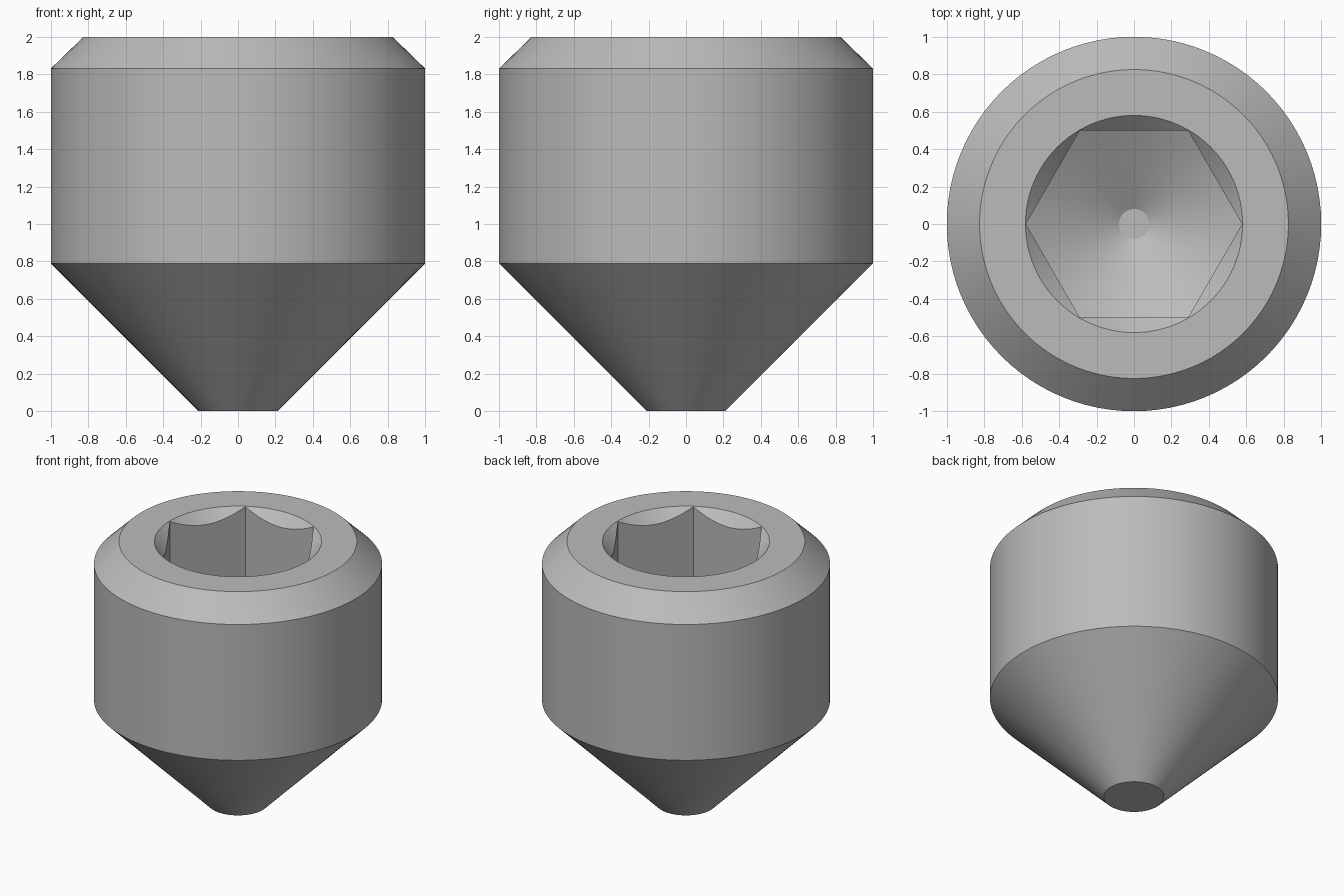
import bpy, bmesh, math

cube = bpy.data.objects.get("Cube")
if cube:
    bpy.data.objects.remove(cube, do_unlink=True)

steel = bpy.data.materials.new("grey steel")
steel.use_nodes = True
GREY = (0.5, 0.5, 0.5, 1)
steel.diffuse_color = GREY
steel.node_tree.nodes["Principled BSDF"].inputs["Base Color"].default_value = GREY


def turned(name, profile, sides=96):
    """Closed solid of revolution from (radius, height) points, bottom to top."""
    bm = bmesh.new()
    rings = [[bm.verts.new((r * math.cos(a), r * math.sin(a), z))
              for a in (2 * math.pi * i / sides for i in range(sides))]
             for r, z in profile]
    for low, high in zip(rings, rings[1:]):
        for i in range(sides):
            j = (i + 1) % sides
            bm.faces.new((low[i], low[j], high[j], high[i]))
    bm.faces.new(rings[0][::-1])
    bm.faces.new(rings[-1])
    mesh = bpy.data.meshes.new(name)
    bm.to_mesh(mesh)
    bm.free()
    mesh.materials.append(steel)
    obj = bpy.data.objects.new(name, mesh)
    bpy.context.collection.objects.link(obj)
    return obj


def combine(target, tool, operation):
    """Apply a boolean and discard the tool."""
    mod = target.modifiers.new("cut", 'BOOLEAN')
    mod.operation = operation
    mod.solver = 'EXACT'
    mod.object = tool
    bpy.ops.object.select_all(action='DESELECT')
    bpy.context.view_layer.objects.active = target
    target.select_set(True)
    bpy.ops.object.modifier_apply(modifier=mod.name)
    bpy.data.objects.remove(tool, do_unlink=True)


# Cylinder with chamfered top and truncated cone point
screw = turned("set_screw_body", [(0.21, 0), (1, 0.79), (1, 1.83), (0.825, 2)])

# Hexagonal key socket with a conical drilled floor
hex_radius = 0.5 / math.cos(math.pi / 6)
socket = turned("socket_cutter", [(hex_radius, 0.5), (hex_radius, 2.2)], sides=6)
drill = turned("drill_cutter", [(0.08, 0.96), (0.6, 1.26), (0.6, 2.3)])
combine(socket, drill, 'INTERSECT')
combine(screw, socket, 'DIFFERENCE')

# Countersink around the socket mouth
countersink = turned("countersink_cutter", [(0.38, 1.8), (0.78, 2.2)])
combine(screw, countersink, 'DIFFERENCE')

# Smooth round surfaces, sharp machined edges
bpy.ops.object.shade_smooth_by_angle(angle=math.radians(20))
